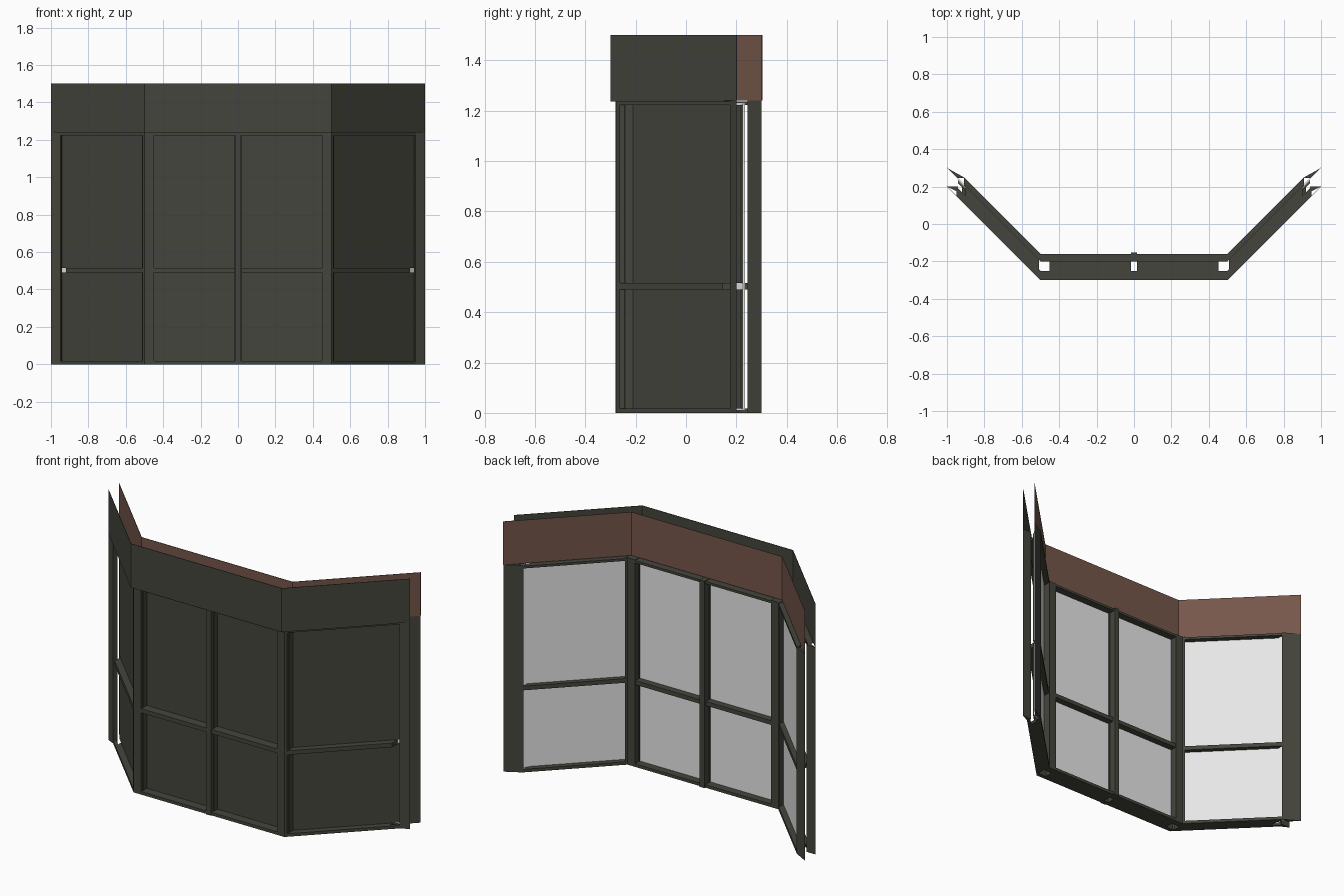
import bpy, bmesh

if "Cube" in bpy.data.objects:
    bpy.data.objects.remove(bpy.data.objects["Cube"])


def material(name, rgb):
    m = bpy.data.materials.new(name)
    m.diffuse_color = (*rgb, 1)
    m.use_nodes = True
    m.node_tree.nodes["Principled BSDF"].inputs["Base Color"].default_value = m.diffuse_color
    return m


DARK = material("dark olive frame", (0.06, 0.06, 0.047))
BROWN = material("brown lining", (0.18, 0.095, 0.068))
WHITE = material("white pane back", (0.85, 0.85, 0.85))


def wall_y(x, s):
    """Plan line of the bay: flat in the middle, 45 degree wings."""
    return s + max(0, abs(x) - 0.5)


def band_outline(s0, s1, x0, x1):
    xs = [x0] + [c for c in (-0.5, 0.5) if x0 < c < x1] + [x1]
    return [(x, wall_y(x, s0)) for x in xs] + [(x, wall_y(x, s1)) for x in reversed(xs)]


def build(name, mat, prisms):
    """One object from vertical prisms given as (outline, bottom, top)."""
    bm = bmesh.new()
    for outline, z0, z1 in prisms:
        lo = [bm.verts.new((x, y, z0)) for x, y in outline]
        hi = [bm.verts.new((x, y, z1)) for x, y in outline]
        bm.faces.new(lo[::-1])
        bm.faces.new(hi)
        n = len(lo)
        for i in range(n):
            j = (i + 1) % n
            bm.faces.new((lo[i], lo[j], hi[j], hi[i]))
    bmesh.ops.recalc_face_normals(bm, faces=bm.faces)
    me = bpy.data.meshes.new(name)
    bm.to_mesh(me)
    bm.free()
    me.materials.append(mat)
    ob = bpy.data.objects.new(name, me)
    bpy.context.collection.objects.link(ob)
    return ob


def band(s0, s1, x0, x1, z0, z1):
    return band_outline(s0, s1, x0, x1), z0, z1


TOP = 1.24
BAYS = [(-0.94, -0.51), (-0.45, -0.018), (0.018, 0.45), (0.51, 0.94)]

# Fascia boards and the small ledge under the outer one
build("outer_fascia", DARK, [band(-0.3, -0.297, -1, 1, TOP, 1.5)])
build("inner_fascia", BROWN, [band(-0.2, -0.197, -1, 1, TOP, 1.5)])
build("fascia_ledge", DARK, [band(-0.3, -0.25, -0.95, 0.95, TOP - 0.003, TOP)])

# Long top and bottom rails on both faces, with fillers above and below panes
rails = []
for z0, z1 in ((0, 0.018), (1.222, TOP - 0.004)):
    rails += [band(-0.275, -0.25, -0.95, 0.95, z0, z1),
              band(-0.2, -0.16, -0.91, 0.91, z0, z1)]
    rails += [band(-0.25, -0.2, a + (0.04 if a < -0.9 else 0),
                   b - (0.04 if b > 0.9 else 0), z0, z1) for a, b in BAYS]
build("top_and_bottom_rails", DARK, rails)

# Middle glazing bars
bars = []
for a, b in BAYS:
    bars += [band(-0.275, -0.222, max(a, -0.92), min(b, 0.92), 0.49, 0.515),
             band(-0.205, -0.165, max(a, -0.91), min(b, 0.91), 0.49, 0.515)]
build("glazing_bars", DARK, bars)

# Corner posts and centre mullion, hollow between the two faces
posts = []
for a, b in ((-0.51, -0.45), (0.45, 0.51)):
    posts += [band(-0.275, -0.25, a, b, 0, TOP), band(-0.2, -0.16, a, b, 0, TOP)]
posts += [band(-0.28, -0.25, -0.016, 0.016, 0, TOP),
          band(-0.2, -0.152, -0.016, 0.016, 0, TOP)]
build("corner_posts_and_mullion", DARK, posts)

# Wedge-shaped end posts, outside and inside
ends = []
for k in (-1, 1):
    for tri in (((0.95, 0.175), (1, 0.2), (0.94, 0.2)),
                ((1, 0.3), (0.945, 0.245), (0.905, 0.247))):
        ends.append(([(k * x, y) for x, y in tri], 0, TOP))
build("end_posts", DARK, ends)

# Thin jambs beside the panes
jambs = []
for a, b in BAYS:
    for x in (a, b):
        if abs(x) < 0.9:
            jambs.append(band(-0.255, -0.195, x - 0.002, x + 0.002, 0, TOP - 0.004))
build("jambs", DARK, jambs)

# Panes: dark outside, white towards the room
build("pane_fronts", DARK, [band(-0.222, -0.213, a, b, z0, z1) for a, b in BAYS
                            for z0, z1 in ((0.018, 0.49), (0.515, 1.222))])
build("pane_backs", WHITE, [band(-0.213, -0.205, a, b, 0.01, 1.232) for a, b in BAYS])
